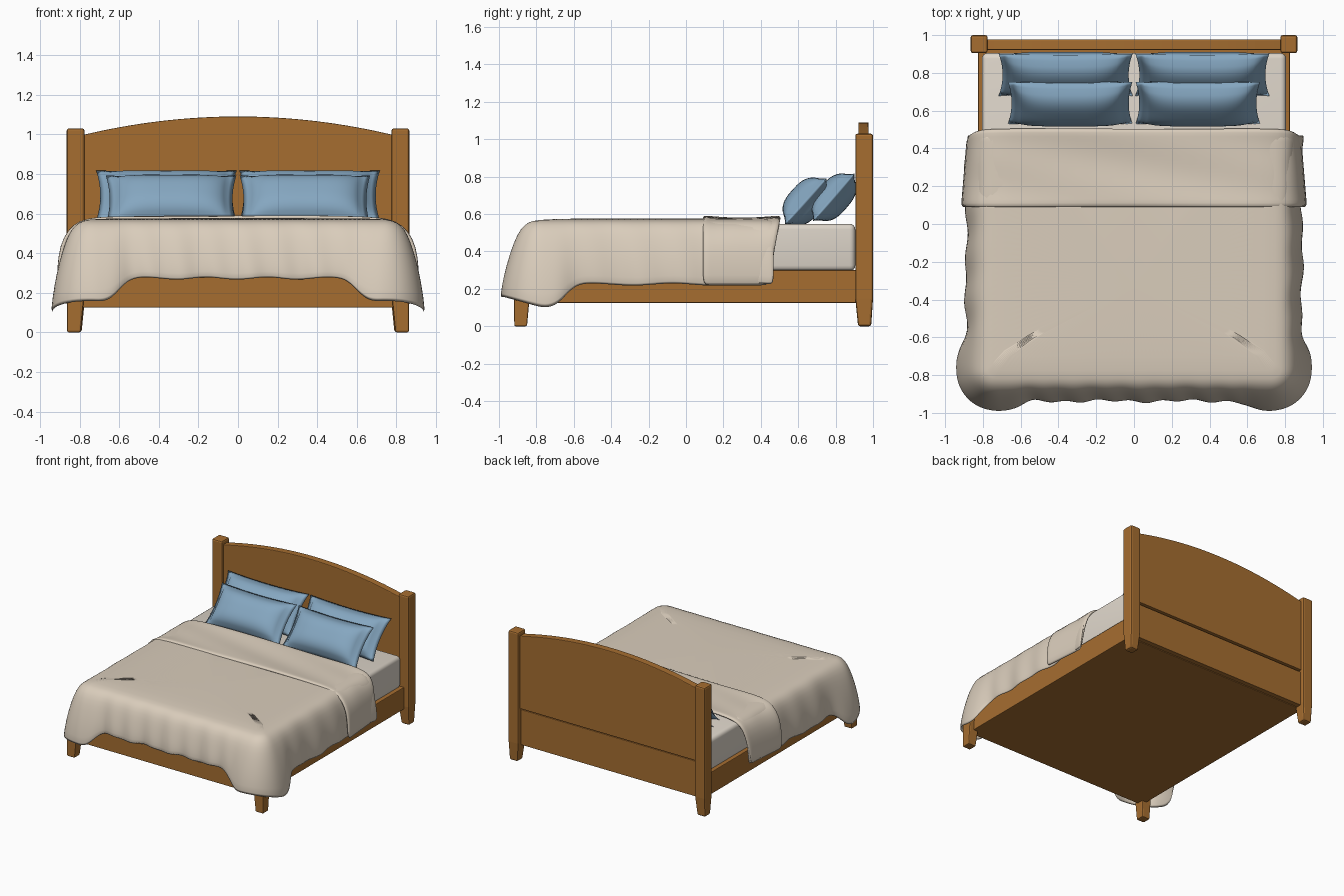
import bpy, bmesh, math

if "Cube" in bpy.data.objects:
    bpy.data.objects.remove(bpy.data.objects["Cube"])


def material(name, rgb):
    m = bpy.data.materials.new(name)
    m.diffuse_color = (*rgb, 1)
    m.use_nodes = True
    m.node_tree.nodes["Principled BSDF"].inputs["Base Color"].default_value = m.diffuse_color
    return m


WOOD = material("honey wood", (0.38, 0.155, 0.03))
LINEN = material("beige linen", (0.70, 0.61, 0.50))
SHEET = material("pale sheet", (0.73, 0.67, 0.59))
BLUE = material("dusty blue", (0.235, 0.385, 0.53))


def finish(bm, name, mat, smooth=False):
    mesh = bpy.data.meshes.new(name)
    bm.to_mesh(mesh)
    bm.free()
    mesh.materials.append(mat)
    for p in mesh.polygons:
        p.use_smooth = smooth
    ob = bpy.data.objects.new(name, mesh)
    bpy.context.collection.objects.link(ob)
    return ob


def bevel(ob, width, segments=2):
    b = ob.modifiers.new("bevel", "BEVEL")
    b.width, b.segments = width, segments


def loft(name, sections, mat, width=0.01, segments=2, smooth=False):
    """Stack of rectangles (z, x0, x1, y0, y1)."""
    bm = bmesh.new()
    rings = [[bm.verts.new(p) for p in ((x0, y0, z), (x1, y0, z), (x1, y1, z), (x0, y1, z))]
             for z, x0, x1, y0, y1 in sections]
    bm.faces.new(rings[0])
    bm.faces.new(rings[-1])
    for a, b in zip(rings, rings[1:]):
        for i in range(4):
            j = (i + 1) % 4
            bm.faces.new((a[i], a[j], b[j], b[i]))
    bmesh.ops.recalc_face_normals(bm, faces=bm.faces)
    ob = finish(bm, name, mat, smooth)
    bevel(ob, width, segments)
    return ob


def cloth(bm, rows, name, thickness):
    """Skin rows of points into a thick smooth sheet facing up."""
    for a, b in zip(rows, rows[1:]):
        for i in range(len(a) - 1):
            bm.faces.new((a[i], a[i + 1], b[i + 1], b[i]))
    bmesh.ops.recalc_face_normals(bm, faces=bm.faces)
    if sum(f.normal.z * f.calc_area() for f in bm.faces) < 0:
        bmesh.ops.reverse_faces(bm, faces=bm.faces)
    ob = finish(bm, name, LINEN, True)
    s = ob.modifiers.new("thickness", "SOLIDIFY")
    s.thickness, s.offset = thickness, -1
    ob.modifiers.new("smooth", "SUBSURF").levels = 1
    return ob


# Bed frame: posts, legs, base
for side, s in (("left", -1), ("right", 1)):
    def sec(z, xi, xo, y0, y1):
        return (z, min(s * xi, s * xo), max(s * xi, s * xo), y0, y1)
    loft(side + "_head_post", [sec(0, 0.79, 0.86, 0.92, 0.99), sec(0.15, 0.775, 0.865, 0.905, 1.0),
                               sec(1.03, 0.775, 0.865, 0.905, 1.0)], WOOD, 0.012)
    loft(side + "_front_leg", [sec(0, 0.795, 0.863, -0.918, -0.85), sec(0.2, 0.775, 0.865, -0.92, -0.832),
                               sec(0.24, 0.775, 0.865, -0.92, -0.83)], WOOD, 0.008)
loft("base", [(0.125, -0.825, 0.825, -0.895, 0.925), (0.30, -0.825, 0.825, -0.895, 0.925)], WOOD, 0.005)
loft("lower_back_panel", [(0.13, -0.79, 0.79, 0.925, 0.966), (0.41, -0.79, 0.79, 0.925, 0.966)], WOOD, 0.003)

# Arched headboard panel
bm = bmesh.new()
outline = [(-0.79, 0.42), (0.79, 0.42)]
for i in range(33):
    x = 0.79 - 1.58 * i / 32
    outline.append((x, 0.995 + 0.095 * (1 - (x / 0.79) ** 2)))
face = bm.faces.new([bm.verts.new((x, 0.922, z)) for x, z in outline])
ext = bmesh.ops.extrude_face_region(bm, geom=[face])
bmesh.ops.translate(bm, verts=[v for v in ext["geom"] if isinstance(v, bmesh.types.BMVert)], vec=(0, 0.055, 0))
bmesh.ops.recalc_face_normals(bm, faces=bm.faces)
bevel(finish(bm, "headboard_panel", WOOD), 0.005)

# Mattress
loft("mattress", [(0.295, -0.805, 0.805, -0.80, 0.905), (0.548, -0.805, 0.805, -0.80, 0.905)],
     SHEET, 0.03, 4, True)

# Duvet: a profile swept round three sides, with flared drooping front corners
X, Y, R, BACK = 0.76, -0.80, 0.03, 0.47
half = [(X, BACK + (Y + R - BACK) * i / 36, 1, 0) for i in range(36)]
for i in range(7):
    a = math.pi / 2 * i / 6
    half.append((X - R + R * math.cos(a), Y + R - R * math.sin(a), math.cos(a), -math.sin(a)))
half += [((X - R) * (1 - i / 30), Y, 0, -1) for i in range(1, 31)]
path = half + [(-x, y, -nx, ny) for x, y, nx, ny in reversed(half[:-1])]
profile = [(0, 0.57), (0.04, 0.557), (0.075, 0.525), (0.1, 0.46), (0.118, 0.38), (0.128, 0.31), (0.133, 0.22)]
bm = bmesh.new()
rows = [[bm.verts.new((x * 0.85, (y - BACK) * 0.85 + BACK, 0.577)) for x, y, _, _ in path]]
for k, (off, z) in enumerate(profile):
    t = k / (len(profile) - 1)
    row = []
    for i, (x, y, nx, ny) in enumerate(path):
        c = math.exp(-(math.hypot(abs(x) - X, y - Y) / 0.17) ** 4)
        wave = t * (0.007 * math.sin(i * 0.9 + 2 * t) + 0.005 * math.sin(i * 0.37 + 1))
        o = off + wave * (1 - c) + 0.055 * c * t * t + 0.008 * t * abs(ny)
        drop = t ** 4 * (0.05 * abs(ny) - 0.12 * c + 0.006 * math.sin(i * 0.5))
        row.append(bm.verts.new((x + nx * o, y + ny * o, z + drop)))
    rows.append(row)
bm.faces.new(rows[0])
cloth(bm, rows, "duvet", 0.014)

# Folded-back band across the duvet
section = [(0, 0.59), (0.2, 0.59), (0.4, 0.59), (0.6, 0.59), (0.72, 0.585), (0.80, 0.565), (0.845, 0.52),
           (0.872, 0.44), (0.885, 0.33), (0.888, 0.215)]
section = [(-x, z) for x, z in reversed(section[1:])] + section
bm = bmesh.new()
rows = []
for j in range(11):
    v = j / 10
    row = []
    for x, z in section:
        d = min(1, (0.59 - z) / 0.37)
        y = 0.09 + v * (0.415 - 0.06 * d)
        flare = 0.03 * (1 - v) * min(1, d * 2.5) * (1 if x > 0 else -1)
        pinch = -0.012 * math.sin(math.pi * v) + 0.004 * math.sin(9 * v + 5 * x)
        row.append(bm.verts.new((x + flare, y, z + pinch * (1 - d))))
    rows.append(row)
cloth(bm, rows, "duvet_fold", 0.024)


# Pillows with flat flanged edges, leaning back
def pillow(name, cx, cy, cz, hw, hh, thick, tilt):
    bm = bmesh.new()
    nu, nv = 28, 18
    ca, sa = math.cos(tilt), math.sin(tilt)
    for side in (-1, 1):
        grid = []
        for i in range(nu + 1):
            u = 2 * i / nu - 1
            col = []
            for j in range(nv + 1):
                v = 2 * j / nv - 1
                a = u * hw * (1 - 0.06 * (1 - v * v))
                b = v * hh * (1 - 0.07 * (1 - u * u))
                pu, pv = min(1, abs(u) / 0.93), min(1, abs(v) / 0.92)
                puff = ((1 - pu ** 4) * (1 - pv ** 3)) ** 0.6
                rim = 0.004 if abs(u) < 1 and abs(v) < 1 else 0
                t = side * (thick * puff + rim)
                col.append(bm.verts.new((cx + a, cy + b * ca - t * sa, cz + b * sa + t * ca)))
            grid.append(col)
        for i in range(nu):
            for j in range(nv):
                bm.faces.new((grid[i][j], grid[i + 1][j], grid[i + 1][j + 1], grid[i][j + 1]))
    bmesh.ops.remove_doubles(bm, verts=bm.verts, dist=0.0005)
    bmesh.ops.recalc_face_normals(bm, faces=bm.faces)
    finish(bm, name, BLUE, True)


for side, s in (("left", -1), ("right", 1)):
    pillow(side + "_front_pillow", s * 0.338, 0.64, 0.668, 0.33, 0.168, 0.09, math.radians(48))
    pillow(side + "_back_pillow", s * 0.362, 0.79, 0.69, 0.355, 0.17, 0.085, math.radians(49))
